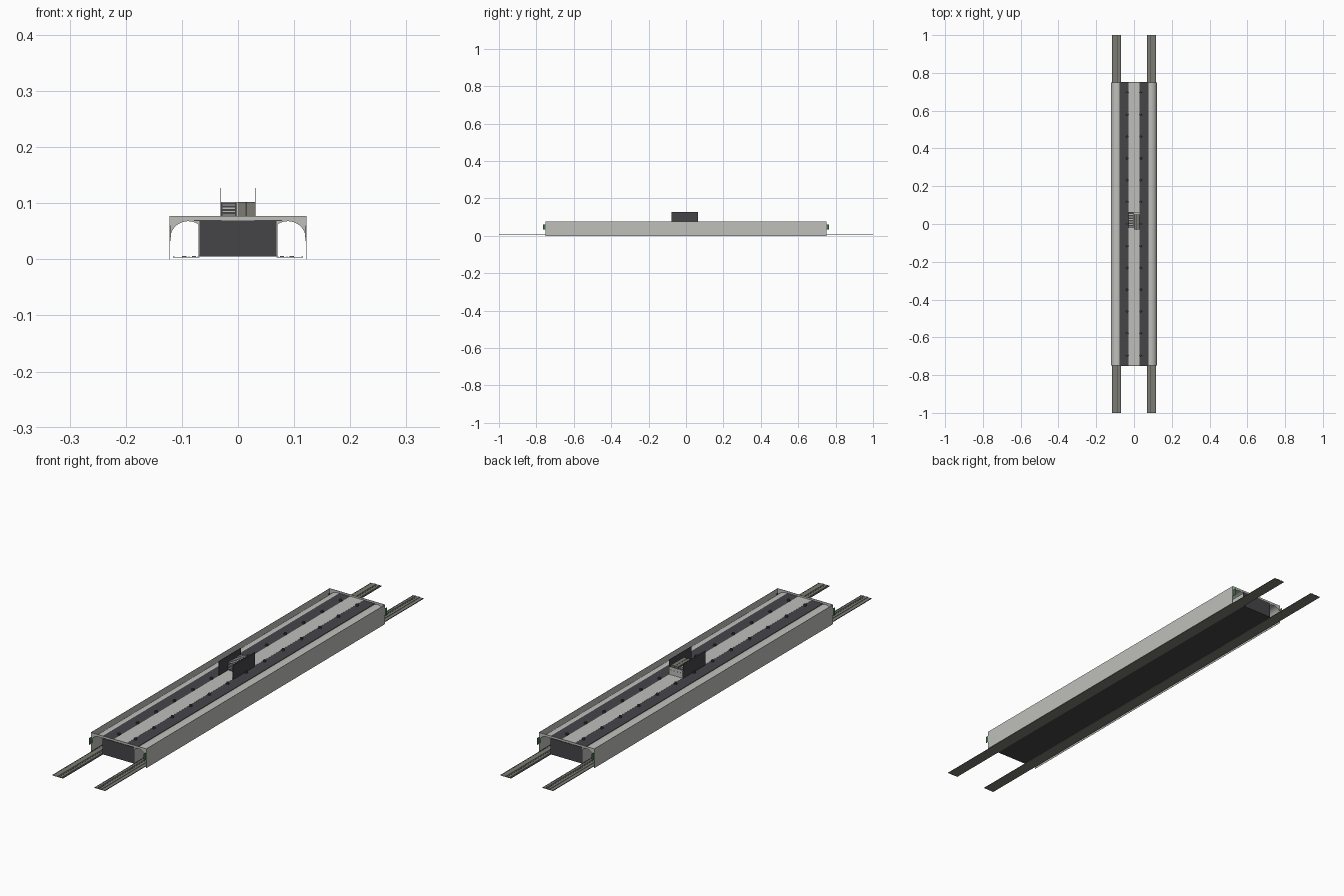
import bpy, bmesh, math

cube = bpy.data.objects.get("Cube")
if cube:
    bpy.data.objects.remove(cube, do_unlink=True)


def material(name, r, g, b):
    m = bpy.data.materials.new(name)
    m.use_nodes = True
    m.diffuse_color = (r, g, b, 1)
    m.node_tree.nodes["Principled BSDF"].inputs["Base Color"].default_value = (r, g, b, 1)
    return m


LIGHT = material("light grey", 0.52, 0.52, 0.50)
DARK = material("charcoal", 0.06, 0.058, 0.066)
RAIL = material("olive grey", 0.20, 0.20, 0.17)
GREEN = material("green", 0.06, 0.17, 0.06)


def finish(name, bm, mat):
    bmesh.ops.recalc_face_normals(bm, faces=bm.faces[:])
    mesh = bpy.data.meshes.new(name)
    bm.to_mesh(mesh)
    bm.free()
    mesh.materials.append(mat)
    ob = bpy.data.objects.new(name, mesh)
    bpy.context.collection.objects.link(ob)
    return ob


def prism(name, profile, y0, y1, mat):
    """Extrude an x-z outline along y."""
    bm = bmesh.new()
    face = bm.faces.new([bm.verts.new((x, y0, z)) for x, z in profile])
    ext = bmesh.ops.extrude_face_region(bm, geom=[face])["geom"]
    bmesh.ops.translate(bm, vec=(0, y1 - y0, 0),
                        verts=[v for v in ext if isinstance(v, bmesh.types.BMVert)])
    return finish(name, bm, mat)


def box(name, x, y, z, mat):
    return prism(name, [(x[0], z[0]), (x[1], z[0]), (x[1], z[1]), (x[0], z[1])], y[0], y[1], mat)


def mirrored(a, b, s):
    return tuple(sorted((a * s, b * s)))


def arc(r, a0, a1, n=16):
    angles = [math.radians(a0 + (a1 - a0) * i / n) for i in range(n + 1)]
    return [(0.089 + r * math.cos(a), 0.036 + r * math.sin(a)) for a in angles]


HALF = 0.75
WALL, TOP = 0.122, 0.077

# Central housing with its top strips
box("housing", (-0.069, 0.069), (-HALF - 0.002, HALF + 0.002), (0.005, 0.069), DARK)
box("centre_strip", (-0.029, 0.029), (-HALF, HALF), (0.069, 0.0705), LIGHT)

for s, side in ((1, "left"), (-1, "right")):
    box(side + "_top_strip", mirrored(0.029, 0.078, s), (-HALF, HALF), (0.068, 0.070), DARK)
    box(side + "_housing_edge", mirrored(0.069, 0.070, s), (-HALF, HALF), (0.006, 0.066), LIGHT)
    # Thin outer wall and the curved cove beside it
    box(side + "_wall", mirrored(WALL - 0.001, WALL, s), (-HALF, HALF), (0, TOP), LIGHT)
    shell = arc(0.033, 0, 130) + arc(0.032, 130, 0)
    cove = prism(side + "_cove", [(x * s, z) for x, z in shell], -HALF, HALF, LIGHT)
    cove.data.shade_smooth()
    bpy.context.view_layer.objects.active = cove
    cove.select_set(True)
    bpy.ops.object.shade_smooth_by_angle()
    cove.select_set(False)
    # Long mounting rail with two low ridges and dark edge lines
    box(side + "_rail", mirrored(0.069, 0.116, s), (-1, 1), (0.003, 0.0045), RAIL)
    for a, b in ((0.075, 0.082), (0.092, 0.100)):
        box(side + "_rail_ridge", mirrored(a, b, s), (-1, 1), (0.0045, 0.006), RAIL)
    for a, b in ((0.069, 0.072), (0.086, 0.088), (0.113, 0.116)):
        box(side + "_rail_line", mirrored(a, b, s), (-1, 1), (0.0045, 0.005), DARK)
    # Row of bolts
    bm = bmesh.new()
    for i in range(13):
        ret = bmesh.ops.create_cone(bm, cap_ends=True, segments=10, radius1=0.006,
                                    radius2=0.005, depth=0.007)
        bmesh.ops.translate(bm, verts=ret["verts"], vec=(s * 0.036, (i - 6) * 0.116, 0.0735))
    finish(side + "_bolts", bm, DARK)
    # Connector tabs past both ends
    for e, end in ((1, "back"), (-1, "front")):
        box(f"{side}_{end}_tab", mirrored(0.119, 0.120, s),
            mirrored(HALF - 0.01, HALF + 0.014, e), (0.033, 0.060), GREEN)

# End caps with an arched cut on each side
half = [(WALL, TOP)] + arc(0.033, 0, 130)
outline = half + [(-x, z) for x, z in reversed(half)]
for e, end in ((1, "back"), (-1, "front")):
    prism(end + "_end_cap", outline, e * HALF, e * (HALF - 0.002), LIGHT)

# Bracket on top: two side plates around a terminal block
for s, side in ((1, "left"), (-1, "right")):
    box(side + "_bracket_plate", mirrored(0.0305, 0.0315, s), (-0.077, 0.063), (0.070, 0.127), DARK)
box("bracket_end_plate", (-0.030, 0.030), (0.062, 0.064), (0.070, 0.102), LIGHT)
box("terminal_block", (-0.030, -0.003), (-0.020, 0.060), (0.070, 0.100), DARK)
box("driver_block", (0.001, 0.030), (-0.030, 0.050), (0.070, 0.102), RAIL)
box("driver_groove", (0.013, 0.016), (-0.031, 0.051), (0.070, 0.1025), DARK)
for i in range(6):
    y = -0.018 + i * 0.013
    box("terminal_rib", (-0.029, -0.004), (y, y + 0.006), (0.100, 0.102), LIGHT)
for i in range(4):
    z = 0.078 + i * 0.006
    box("terminal_front_rib", (-0.028, -0.005), (-0.022, -0.020), (z, z + 0.002), LIGHT)
for i in range(4):
    x = -0.021 + i * 0.014
    box("end_plate_hole", (x - 0.002, x + 0.002), (0.064, 0.0645), (0.088, 0.092), DARK)
